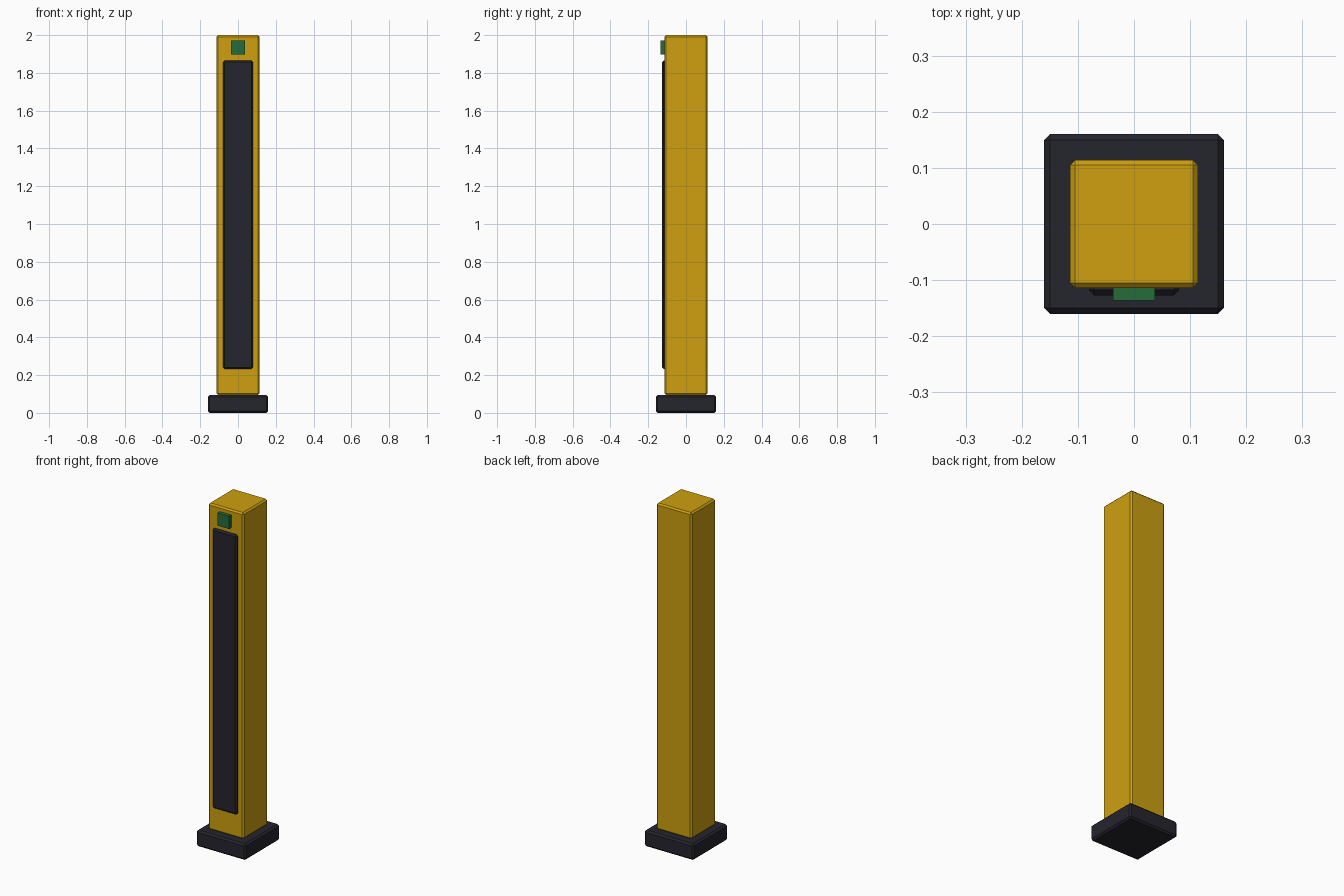
import bpy

cube = bpy.data.objects.get("Cube")
if cube:
    bpy.data.objects.remove(cube, do_unlink=True)


def material(name, rgb):
    mat = bpy.data.materials.new(name)
    mat.use_nodes = True
    colour = (*rgb, 1.0)
    mat.diffuse_color = colour
    mat.node_tree.nodes["Principled BSDF"].inputs["Base Color"].default_value = colour
    return mat


def box(name, low, high, mat, bevel=0.0):
    """Box between two corners, with an optional flat chamfer."""
    centre = [(a + b) / 2 for a, b in zip(low, high)]
    bpy.ops.mesh.primitive_cube_add(size=1, location=centre)
    obj = bpy.context.object
    obj.name = name
    obj.scale = [b - a for a, b in zip(low, high)]
    bpy.ops.object.transform_apply(location=False, rotation=False, scale=True)
    obj.data.materials.append(mat)
    if bevel:
        mod = obj.modifiers.new("chamfer", 'BEVEL')
        mod.width = bevel
        mod.segments = 1
    return obj


yellow = material("golden yellow", (0.62, 0.35, 0.005))
dark = material("dark charcoal", (0.018, 0.018, 0.027))
green = material("dark green", (0.018, 0.15, 0.042))

# Floor plinth and tall post
box("base", (-0.16, -0.16, 0), (0.16, 0.16, 0.095), dark, 0.01)
box("post", (-0.114, -0.114, 0.094), (0.114, 0.114, 2), yellow, 0.009)

# Front panel with a small indicator lamp above it
box("front_panel", (-0.08, -0.127, 0.232), (0.08, -0.104, 1.866), dark, 0.009)
box("indicator_lamp", (-0.037, -0.136, 1.897), (0.037, -0.105, 1.971), green)
